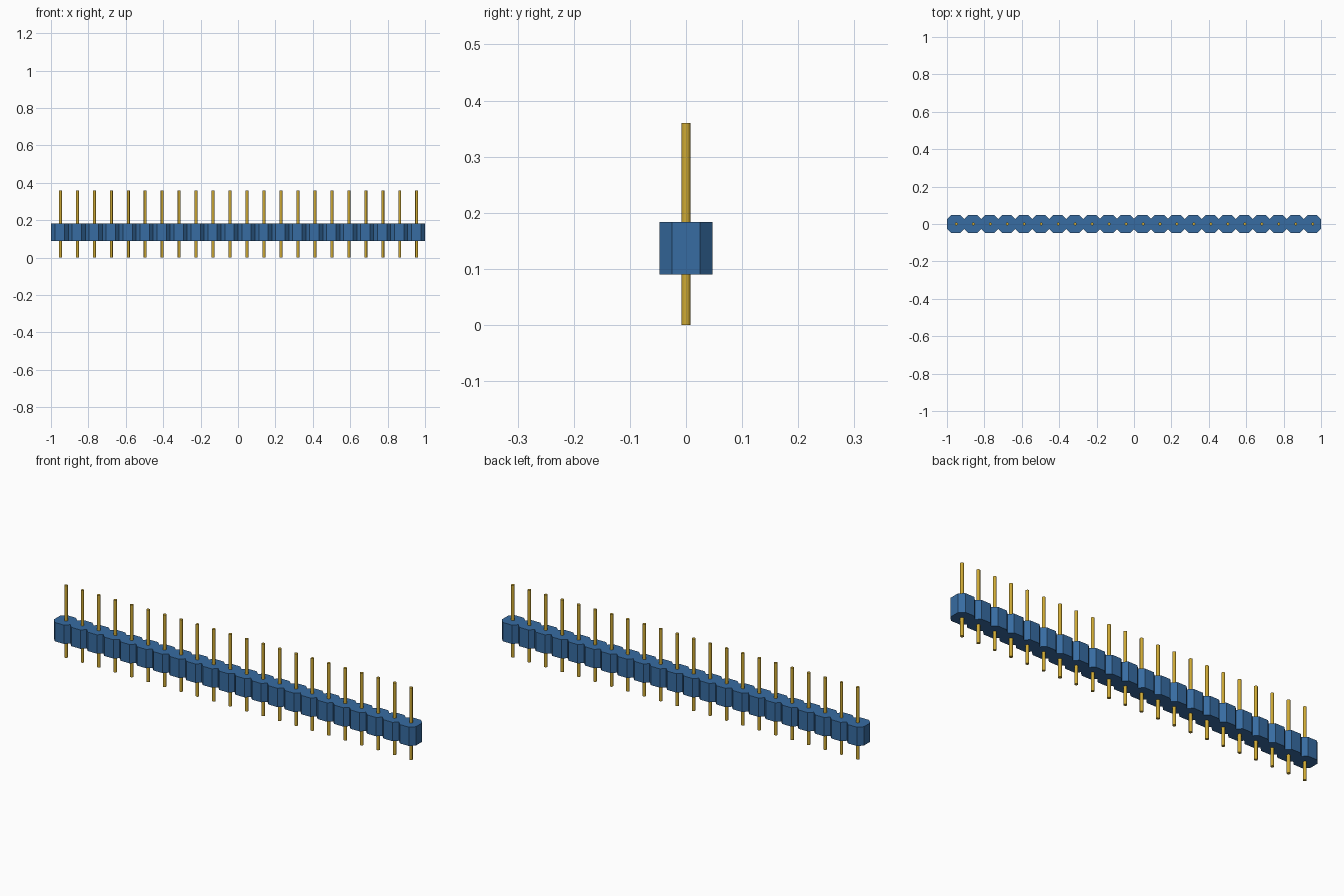
import bpy
import bmesh
from math import cos, sin, pi

cube = bpy.data.objects.get("Cube")
if cube:
    bpy.data.objects.remove(cube, do_unlink=True)

COUNT = 22
HALF = 0.0475                       # half width of one housing block
CORNER = 0.025                      # where its corner cuts begin
PITCH = (2 - 2 * HALF) / (COUNT - 1)
PIN_RADIUS = 0.008
PIN_SIDES = 16
PIN_SHIFT = 0.003                   # pins sit slightly off the block centres


def material(name, colour):
    mat = bpy.data.materials.new(name)
    mat.use_nodes = True
    mat.diffuse_color = colour
    bsdf = next(n for n in mat.node_tree.nodes if n.type == 'BSDF_PRINCIPLED')
    bsdf.inputs["Base Color"].default_value = colour
    return mat


def prism(name, outline, bottom, top, mat):
    """Extrude a flat outline upward between two heights."""
    bm = bmesh.new()
    base = bm.faces.new([bm.verts.new((x, y, bottom)) for x, y in outline])
    result = bmesh.ops.extrude_face_region(bm, geom=[base], use_keep_orig=True)
    for v in result["geom"]:
        if isinstance(v, bmesh.types.BMVert):
            v.co.z = top
    bmesh.ops.recalc_face_normals(bm, faces=bm.faces)
    mesh = bpy.data.meshes.new(name)
    bm.to_mesh(mesh)
    bm.free()
    mesh.materials.append(mat)
    obj = bpy.data.objects.new(name, mesh)
    bpy.context.collection.objects.link(obj)
    return obj


blue = material("blue plastic", (0.038, 0.15, 0.36, 1))
gold = material("gold metal", (0.62, 0.40, 0.035, 1))

# Housing: one outline of joined octagons, front edge then back edge
joint = CORNER + HALF - PITCH / 2   # depth of the notch between blocks
centres = [(i - (COUNT - 1) / 2) * PITCH for i in range(COUNT)]
front = [(-1, -CORNER)]
for i, x in enumerate(centres):
    front += [(x - CORNER, -HALF), (x + CORNER, -HALF)]
    if i < COUNT - 1:
        front.append((x + PITCH / 2, -joint))
front.append((1, -CORNER))
back = [(x, -y) for x, y in reversed(front)]
prism("housing", front + back, 0.09, 0.184, blue)

# Pins: thin round rods through every block, smooth sides and sharp ends
bpy.ops.object.select_all(action='DESELECT')
angles = [2 * pi * k / PIN_SIDES for k in range(PIN_SIDES)]
for i, x in enumerate(centres):
    ring = [(x + PIN_SHIFT + PIN_RADIUS * cos(a), PIN_RADIUS * sin(a)) for a in angles]
    pin = prism(f"pin_{i + 1}", ring, 0, 0.36, gold)
    pin.select_set(True)
    bpy.context.view_layer.objects.active = pin
bpy.ops.object.shade_smooth_by_angle()
